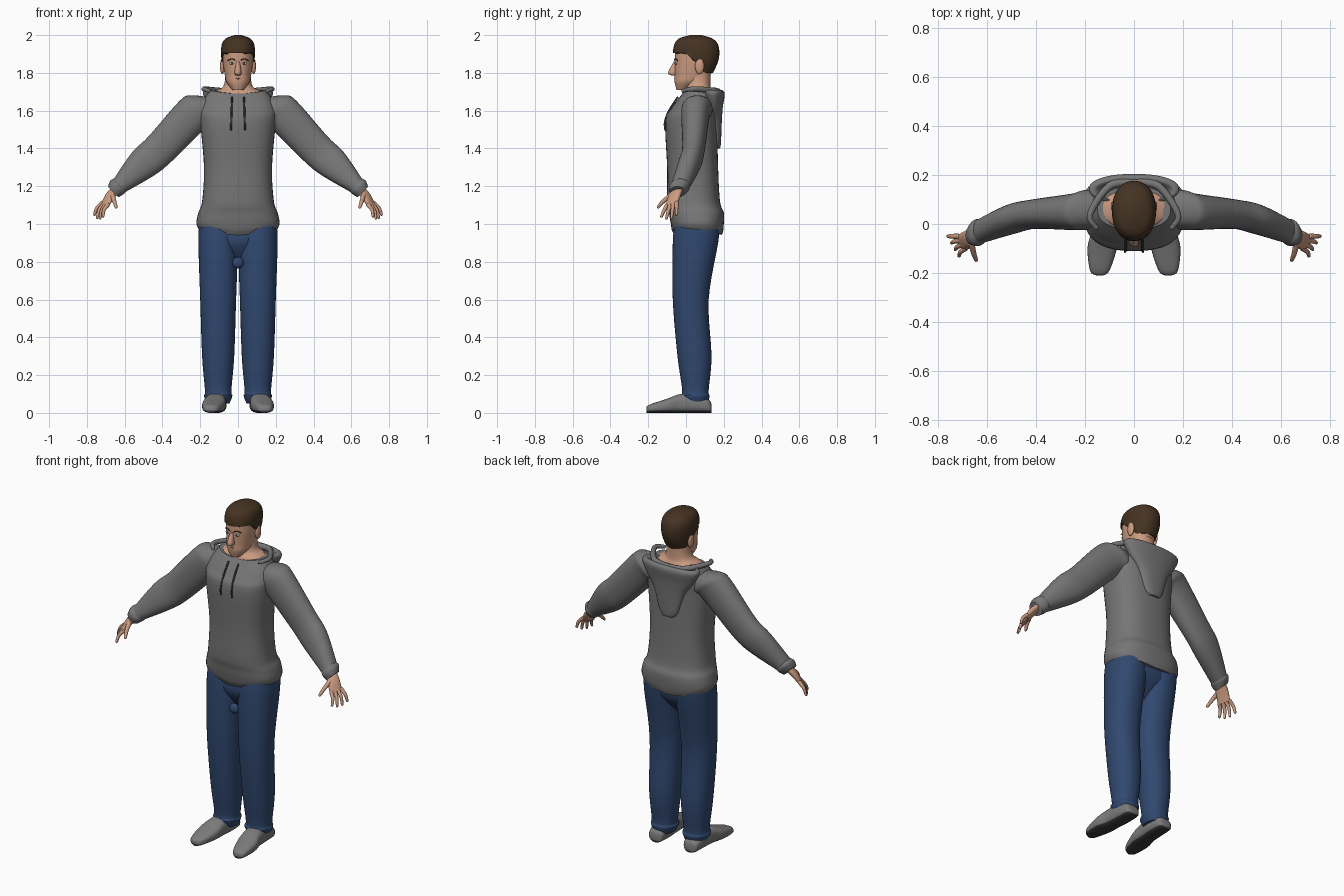
import bpy, bmesh, math
from mathutils import Vector, Matrix

if "Cube" in bpy.data.objects:
    bpy.data.objects.remove(bpy.data.objects["Cube"], do_unlink=True)


def material(name, red, green, blue):
    mat = bpy.data.materials.new(name)
    mat.use_nodes = True
    mat.diffuse_color = (red, green, blue, 1)
    shader = mat.node_tree.nodes["Principled BSDF"]
    shader.inputs["Base Color"].default_value = mat.diffuse_color
    return mat


skin = material("skin", .6, .33, .22)
brown = material("brown_hair", .06, .033, .016)
grey = material("grey_cloth", .18, .18, .18)
denim = material("blue_denim", .03, .065, .16)
shoe_grey = material("shoe_grey", .2, .2, .2)
dark = material("dark_rubber", .04, .04, .04)
white = material("eye_white", .6, .6, .55)
iris = material("iris", .05, .06, .07)
lip = material("lip", .42, .2, .15)


def finish(name, mesh_data, *materials, mirror=False):
    """Turn a bmesh into a smooth object, optionally mirrored across x."""
    bmesh.ops.recalc_face_normals(mesh_data, faces=mesh_data.faces[:])
    mesh = bpy.data.meshes.new(name)
    mesh_data.to_mesh(mesh)
    mesh_data.free()
    for mat in materials:
        mesh.materials.append(mat)
    mesh.shade_smooth()
    mesh.set_sharp_from_angle(angle=math.radians(50))
    obj = bpy.data.objects.new(name, mesh)
    bpy.context.collection.objects.link(obj)
    if mirror:
        modifier = obj.modifiers.new("mirror", "MIRROR")
        modifier.use_mirror_merge = False


def spline(rows, steps=5):
    """Smooth in-between rows through the given ones."""
    points = [Vector(row) for row in rows]
    padded = [points[0], *points, points[-1]]
    result = []
    for before, start, end, after in zip(padded, padded[1:], padded[2:], padded[3:]):
        leave, arrive = (end - before) / 2, (after - start) / 2
        for step in range(steps):
            t = step / steps
            ease = t * t * (3 - 2 * t)
            result.append(start.lerp(end, ease) + leave * t * (1 - t) ** 2
                          - arrive * t * t * (1 - t))
    return result + [points[-1]]


def bridge(mesh_data, rings):
    """Join neighbouring rings with quads and cap both ends."""
    for low, high in zip(rings, rings[1:]):
        for k in range(len(low)):
            mesh_data.faces.new((low[k], low[k - 1], high[k - 1], high[k]))
    mesh_data.faces.new(rings[0])
    mesh_data.faces.new(rings[-1])


def loft(rows, u=(1, 0, 0), v=(0, 1, 0), power=2.2, sides=40):
    """Skin of rounded sections; each row is x, y, z, half-size on u, half-size on v."""
    u, v = Vector(u).normalized(), Vector(v).normalized()
    mesh_data = bmesh.new()
    rings = []
    for x, y, z, wide, deep in spline(rows):
        ring = []
        for k in range(sides):
            angle = math.tau * k / sides
            c, s = math.cos(angle), math.sin(angle)
            across = u * wide * math.copysign(abs(c) ** (2 / power), c)
            along = v * deep * math.copysign(abs(s) ** (2 / power), s)
            ring.append(mesh_data.verts.new(Vector((x, y, z)) + across + along))
        rings.append(ring)
    bridge(mesh_data, rings)
    return mesh_data


def upright(rows, x=0, **options):
    """Loft from rows of height, half-width, front y and back y."""
    return loft([(x, (front + back) / 2, z, wide, (back - front) / 2)
                 for z, wide, front, back in rows], **options)


def ball(name, location, size, mat, mirror=False):
    mesh_data = bmesh.new()
    placement = Matrix.Translation(location) @ Matrix.Diagonal((*size, 1))
    bmesh.ops.create_uvsphere(mesh_data, u_segments=20, v_segments=12, radius=1,
                              matrix=placement)
    finish(name, mesh_data, mat, mirror=mirror)


def tube(name, points, start_radius, end_radius, mat):
    """Mirrored, tapered, round-ended tube along a path."""
    mesh_data = bmesh.new()
    path = spline(points)
    rings = []
    for i, point in enumerate(path):
        heading = path[min(i + 1, len(path) - 1)] - path[max(i - 1, 0)]
        side = heading.cross(Vector((.3, .2, 1))).normalized()
        up = side.cross(heading).normalized()
        radius = start_radius + (end_radius - start_radius) * i / (len(path) - 1)
        angles = [math.tau * k / 10 for k in range(10)]
        rings.append([mesh_data.verts.new(point + radius * (side * math.cos(a) + up * math.sin(a)))
                      for a in angles])
    bridge(mesh_data, rings)
    for point, radius in ((path[0], start_radius), (path[-1], end_radius)):
        bmesh.ops.create_uvsphere(mesh_data, u_segments=10, v_segments=6, radius=radius,
                                  matrix=Matrix.Translation(point))
    finish(name, mesh_data, mat, mirror=True)


# Sweater body with a full hem and a scooped neckline
body = upright([(.96, .2, -.06, .19), (1, .22, -.08, .2), (1.06, .21, -.09, .2),
                (1.12, .19, -.1, .18), (1.3, .18, -.1, .17), (1.54, .2, -.11, .165),
                (1.61, .2, -.08, .165), (1.69, .15, -.02, .15)], power=2.5)
for vert in body.verts:
    if vert.co.z > 1.6:
        vert.co.z += (vert.co.z - 1.6) * 9 * vert.co.x ** 2
    elif vert.co.z < 1:
        vert.co.z -= .02 * (1 - abs(vert.co.x) / .2)
finish("sweater_body", body, grey)

# Sleeves and cuffs
slant = {"u": (0, 1, 0), "v": (1, 0, 1)}
finish("sleeves", loft([(.12, .06, 1.63, .06, .06), (.18, .06, 1.61, .08, .1),
                        (.24, .05, 1.58, .075, .1), (.41, .04, 1.4, .06, .09),
                        (.5, .02, 1.32, .06, .085), (.63, -.03, 1.2, .05, .045)], **slant),
       grey, mirror=True)
finish("cuffs", loft([(.62, -.03, 1.21, .045, .045), (.64, -.035, 1.195, .055, .05),
                      (.66, -.045, 1.17, .04, .04)], **slant), grey, mirror=True)

# Hood hanging down the back, with its rim folded around the neck
hood_rows = [(1.4, .03, .155, .18), (1.43, .06, .14, .185), (1.55, .1, .12, .19),
             (1.62, .15, .1, .195), (1.69, .185, .08, .205), (1.71, .165, .09, .185),
             (1.69, .14, .1, .165)]
finish("hood", upright(hood_rows), grey)
tube("hood_rim", [(.155, -.015, 1.705), (.18, .04, 1.715), (.1, .155, 1.705), (0, .17, 1.695)],
     .01, .02, grey)
tube("drawstrings", [(.032, -.045, 1.67), (.034, -.09, 1.6), (.036, -.112, 1.54),
                     (.037, -.11, 1.5)], .005, .005, dark)

# Jeans
leg_rows = [(1, .1, -.06, .18), (.9, .105, -.07, .17), (.6, .095, -.07, .12),
            (.3, .085, -.045, .135), (.12, .07, -.02, .12), (.09, .075, -.03, .125),
            (.05, .06, -.01, .115)]
finish("jeans_legs", upright(leg_rows, x=.105), denim, mirror=True)
finish("jeans_seat", upright([(1, .19, -.05, .17), (.9, .18, -.06, .16), (.8, .04, 0, .08)]), denim)
ball("jeans_fly_fold", (0, -.035, .795), (.03, .02, .03), denim)

# Shoes with dark soles
shoe_rows = [(.135, .115, .025, .045), (.12, .115, .045, .07), (.05, .115, .055, .1),
             (-.03, .12, .055, .1), (-.1, .13, .06, .075), (-.19, .14, .04, .045),
             (-.21, .14, .015, .03)]
shoe = loft([(x, y, height / 2, wide, height / 2) for y, x, wide, height in shoe_rows],
            v=(0, 0, 1), power=2.7)
sole_top = .012
bmesh.ops.bisect_plane(shoe, geom=shoe.verts[:] + shoe.edges[:] + shoe.faces[:],
                       plane_co=(0, 0, sole_top), plane_no=(0, 0, 1))
for face in shoe.faces:
    face.material_index = int(face.calc_center_median().z < sole_top)
finish("shoes", shoe, shoe_grey, dark, mirror=True)

# Hands: flat palm, a fan of four fingers, and a thumb
finish("palms", loft([(.64, -.04, 1.19, .03, .02), (.675, -.06, 1.15, .036, .02),
                      (.705, -.077, 1.1, .036, .012)], u=(.45, .9, .2), v=(.8, -.45, .4)),
       skin, mirror=True)
for i, name in enumerate(("index", "middle", "ring", "little")):
    knuckle = Vector((.69, -.1, 1.1)).lerp(Vector((.72, -.05, 1.11)), i / 3)
    tip = Vector((.715, -.13, 1.04)).lerp(Vector((.76, -.05, 1.05)), i / 3)
    tip.z -= .015 * math.sin(math.pi * i / 3)
    bend = knuckle.lerp(tip, .5) + Vector((.007, 0, .004))
    tube(name + "_fingers", [knuckle, bend, tip], .012, .007, skin)
tube("thumbs", [(.665, -.075, 1.155), (.655, -.12, 1.12), (.645, -.147, 1.09)], .014, .008, skin)

# Neck and head
finish("neck", upright([(1.6, .15, -.02, .13), (1.69, .145, -.02, .14), (1.73, .077, 0, .13),
                        (1.83, .066, 0, .13)]), skin)
head_rows = [(1.71, .03, -.05, .01), (1.75, .06, -.06, .08), (1.79, .07, -.06, .13),
             (1.86, .08, -.06, .16), (1.93, .08, -.055, .16), (1.97, .06, -.03, .13),
             (1.99, .01, .03, .07)]
finish("head", upright(head_rows), skin)
finish("nose", upright([(1.785, .01, -.07, -.04), (1.8, .018, -.095, -.04),
                        (1.86, .009, -.065, -.04)]), skin)
ball("ears", (.083, .072, 1.835), (.012, .024, .042), skin, mirror=True)
ball("eyes", (.032, -.051, 1.85), (.014, .007, .007), white, mirror=True)
ball("irises", (.032, -.056, 1.85), (.006, .004, .006), iris, mirror=True)
tube("eyebrows", [(.015, -.06, 1.868), (.035, -.056, 1.874), (.053, -.045, 1.866)],
     .003, .003, brown)
tube("lips", [(0, -.06, 1.77), (.024, -.054, 1.768)], .004, .002, lip)

# Short hair: a cap over the skull, pulled up to a hairline that drops behind the ears
hair = upright([(z + .01, wide + .008, front - .01, back + .013)
                for z, wide, front, back in head_rows[2:]])
for vert in hair.verts:
    temple = min(1, max(0, vert.co.y / .045))
    nape = min(1, max(0, (vert.co.y - .06) / .04))
    vert.co.z = max(vert.co.z, 1.905 - .045 * temple - .07 * nape)
finish("hair", hair, brown)
